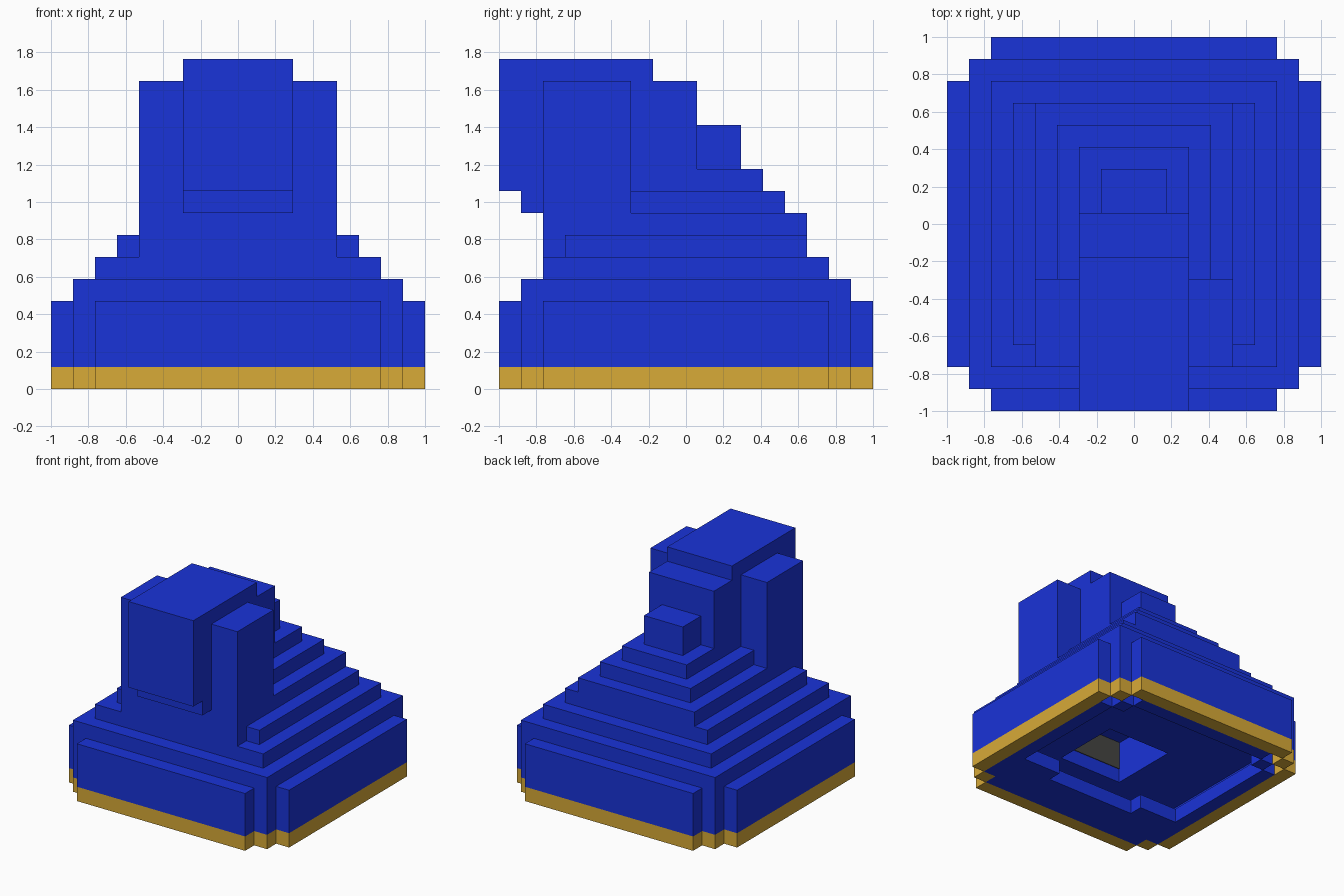
import bpy
import bmesh
from mathutils import Matrix, Vector

cube = bpy.data.objects.get("Cube")
if cube:
    bpy.data.objects.remove(cube)

UNIT = 2 / 17  # one block of the stepped design


def material(name, rgb):
    mat = bpy.data.materials.new(name)
    mat.use_nodes = True
    color = (*rgb, 1)
    mat.diffuse_color = color
    mat.node_tree.nodes["Principled BSDF"].inputs["Base Color"].default_value = color
    return mat


BLUE = material("royal blue", (0.01, 0.033, 0.69))
GOLD = material("gold", (0.69, 0.405, 0.039))
GREY = material("dark grey", (0.06, 0.06, 0.055))


def part(name, mat, boxes):
    """One object from boxes given as x, y and z ranges in blocks."""
    bm = bmesh.new()
    for ranges in boxes:
        low, high = (Vector(corner) * UNIT for corner in zip(*ranges))
        place = Matrix.Translation((low + high) / 2) @ Matrix.Diagonal((*(high - low), 1))
        bmesh.ops.create_cube(bm, size=1, matrix=place)
    mesh = bpy.data.meshes.new(name)
    bm.to_mesh(mesh)
    bm.free()
    mesh.materials.append(mat)
    obj = bpy.data.objects.new(name, mesh)
    bpy.context.collection.objects.link(obj)


def wide(half):
    return (-half, half)


def both(a, b):
    return [(a, b), (-b, -a)]


def frame(half, hole_x, hole_y, z):
    """Square slab with a rectangular opening."""
    return [((-half, hole_x[0]), wide(half), z),
            ((hole_x[1], half), wide(half), z),
            (hole_x, (-half, hole_y[0]), z),
            (hole_x, (hole_y[1], half), z)]


def panels(z):
    """Four thin slabs around the sides."""
    return ([(r, wide(6.5), z) for r in both(7.5, 8.5)]
            + [(wide(6.5), r, z) for r in both(7.5, 8.5)])


def corners(z):
    """Single-block posts at the four corners."""
    return [(x, y, z) for x in both(6.5, 7.5) for y in both(6.5, 7.5)]


# Gold rim
part("gold_rim", GOLD, panels((0, 1)) + corners((0, 1)))

# Floor slab around a stepped opening
part("floor_front", BLUE, [(wide(6.5), (-7.5, -6.5), (0, 1)),
                           (wide(7.5), (-6.5, -4.5), (0, 1))])
sides = [((3.5, 7.5), (-4.5, -3.5)), ((6.5, 7.5), (-3.5, 5.5)), ((5.5, 6.5), (5.5, 6.5))]
part("floor_sides", BLUE, [(x, y, (0, 1)) for span, y in sides for x in both(*span)])
part("floor_back", BLUE, [(wide(5.5), (6.5, 7.5), (0, 1))])

# Outer walls around a hollow layer, with a central pit above it
pit_x, pit_y = wide(2.5), (-4.5, 0.5)
part("base_side_panels", BLUE, panels((1, 4)))
part("base_corner_posts", BLUE, corners((1, 2)))
part("base_core", BLUE, frame(7.5, pit_x, pit_y, (2, 5)))
part("pit_front_wall", GREY, [(pit_x, (-4.5, -4.45), (3, 5))])

# Stepped tiers
part("lower_tier", BLUE, [(wide(6.5), wide(6.5), (5, 6))])
part("side_tier", BLUE, [(wide(5.5), wide(5.5), (6, 7))])
part("middle_tier", BLUE, [(wide(4.5), (-6.5, 5.5), (6, 8))])
part("upper_tier", BLUE, [(wide(3.5), (-2.5, 4.5), (8, 9))])
part("top_tier", BLUE, [(wide(2.5), (-6.5, 3.5), (8, 10))])
part("rear_block", BLUE, [(wide(1.5), (0.5, 2.5), (10, 12))])

# Overhanging head with side pillars
part("side_pillars", BLUE, [(x, (-6.5, -2.5), (8, 14)) for x in both(2.5, 4.5)])
part("head_back", BLUE, [(wide(2.5), (-1.5, 0.5), (10, 14))])
part("head", BLUE, [(wide(2.5), (-8.5, -1.5), (9, 15))])
part("chin", BLUE, [(wide(2.5), (-7.5, -6.5), (8, 9))])
